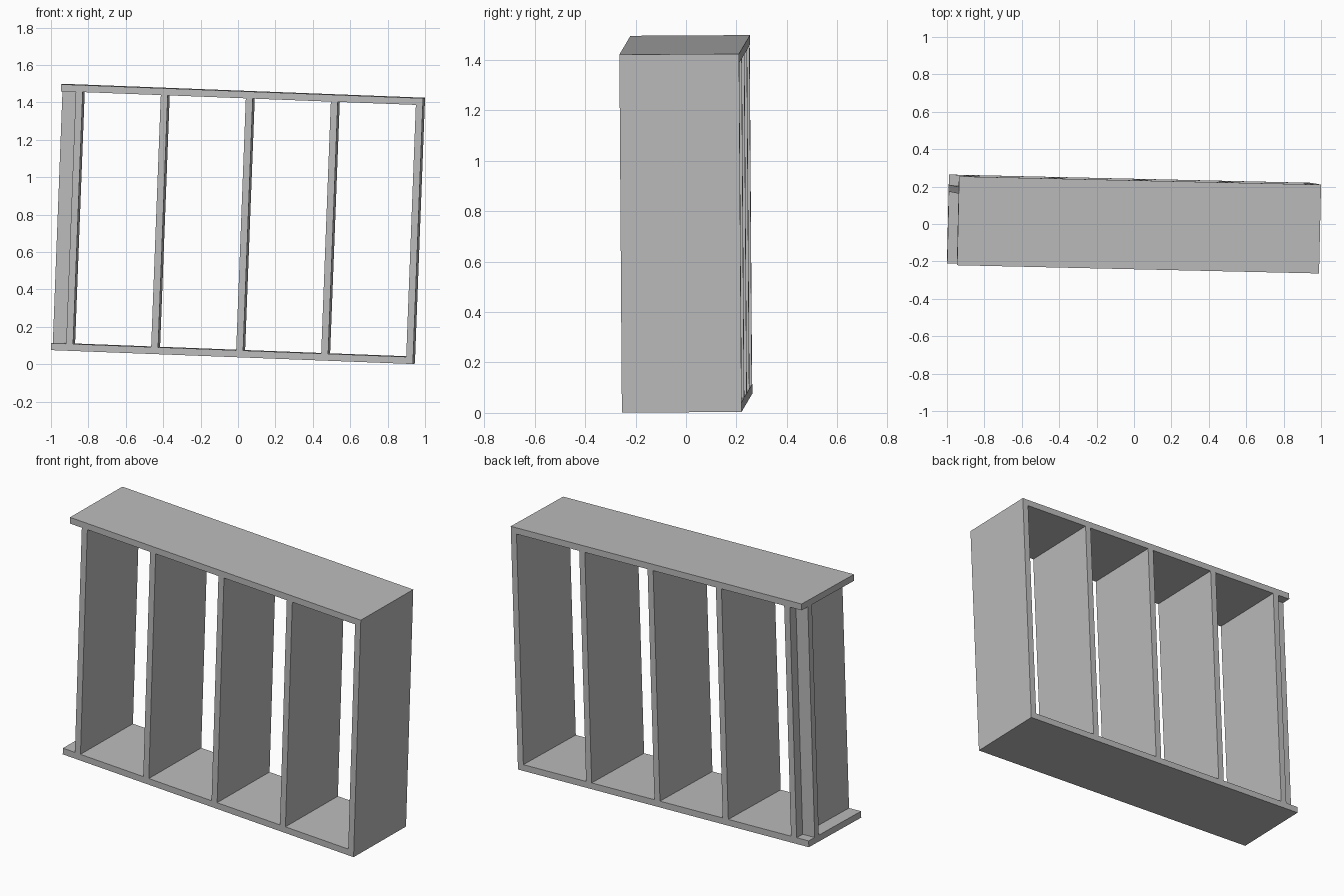
import bpy
from math import radians
from mathutils import Euler, Matrix, Vector

cube = bpy.data.objects.get("Cube")
if cube:
    bpy.data.objects.remove(cube, do_unlink=True)

# One plain grey for every board
grey = bpy.data.materials.new("plain_grey")
grey.use_nodes = True
colour = (0.5, 0.5, 0.5, 1)
grey.diffuse_color = colour
grey.node_tree.nodes["Principled BSDF"].inputs["Base Color"].default_value = colour

LENGTH, DEPTH, HEIGHT, BOARD = 1.937, 0.475, 1.422, 0.037
OVERHANG, PANELS = 0.08, 5

# The whole frame leans slightly
tilt = Euler((radians(0.35), radians(2.2), radians(-1.3))).to_matrix().to_4x4()
placement = Matrix.Translation((0, 0, 0.75)) @ tilt


def board(name, low, high):
    """Box between two corners in the frame's own axes."""
    low, high = Vector(low), Vector(high)
    bpy.ops.mesh.primitive_cube_add(size=1)
    ob = bpy.context.object
    ob.name = name
    ob.data.transform(Matrix.Translation((low + high) / 2) @ Matrix.Diagonal((*(high - low), 1)))
    ob.matrix_world = placement
    ob.data.materials.append(grey)


x, y, z = LENGTH / 2, DEPTH / 2, HEIGHT / 2
inner = z - BOARD

# Top and bottom boards
board("bottom_board", (-x, -y, -z), (x, y, -inner))
board("top_board", (-x, -y, inner), (x, y, z))

# Upright panels, the last one flush with the end
step = (LENGTH - OVERHANG - BOARD) / (PANELS - 1)
for i in range(PANELS):
    left = -x + OVERHANG + i * step
    board(f"upright_panel_{i + 1}", (left, -y, -inner), (left + BOARD, y, inner))

# Narrow strip under the overhang, set in from the back
back = y - 0.055
board("side_strip", (-x, back - BOARD, -inner), (-x + OVERHANG, back, inner))
